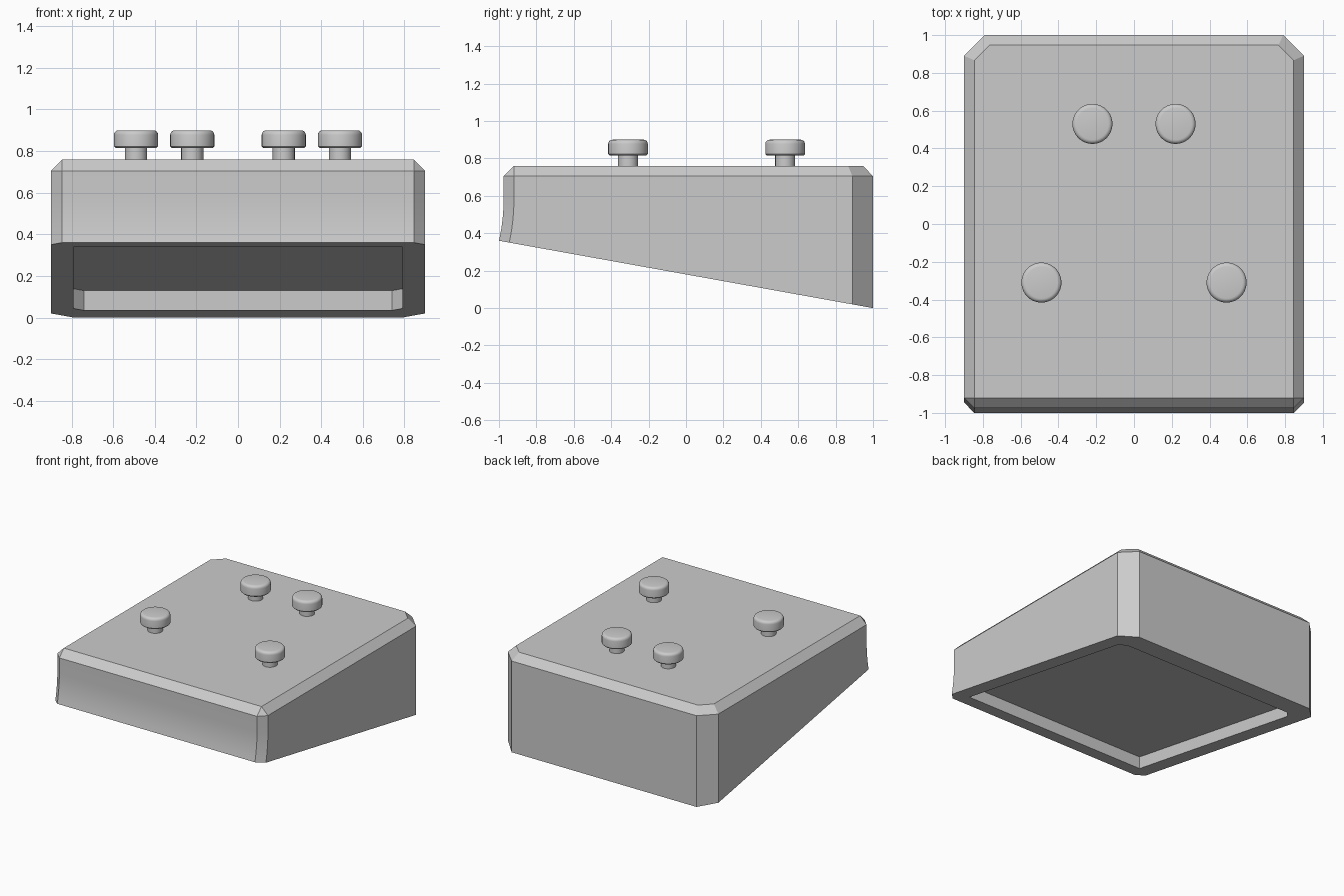
import bpy, bmesh, math

if "Cube" in bpy.data.objects:
    bpy.data.objects.remove(bpy.data.objects["Cube"])

grey = bpy.data.materials.new("light grey")
grey.diffuse_color = (0.6, 0.6, 0.6, 1)
grey.use_nodes = True
grey.node_tree.nodes["Principled BSDF"].inputs["Base Color"].default_value = grey.diffuse_color


def slope(y):
    """Height of the slanted underside."""
    return 0.18 * (1 - y)


def finish(bm, name, angle):
    bmesh.ops.remove_doubles(bm, verts=bm.verts, dist=1e-4)
    bmesh.ops.recalc_face_normals(bm, faces=bm.faces)
    me = bpy.data.meshes.new(name)
    bm.to_mesh(me)
    bm.free()
    me.materials.append(grey)
    ob = bpy.data.objects.new(name, me)
    bpy.context.collection.objects.link(ob)
    bpy.ops.object.select_all(action='DESELECT')
    ob.select_set(True)
    bpy.context.view_layer.objects.active = ob
    bpy.ops.object.shade_smooth_by_angle(angle=math.radians(angle))
    return ob


def outline(w, front, back, cf, cb):
    """Rectangle with chamfered front (cf) and back (cb) corners."""
    half = [(w - cf, front), (w, front + cf), (w, back - cb), (w - cb, back)]
    return half + [(-x, y) for x, y in reversed(half)]


# Wedge body: stacked rings from the top bevel down to the recess ceiling
rings = [[(x, y, 0.76) for x, y in outline(0.845, -0.92, 0.947, 0, 0.08)],
         [(x, y, 0.705) for x, y in outline(0.9, -0.975, 1, 0.055, 0.11)]]
STEPS = 6
for i in range(STEPS + 1):
    t = i / STEPS
    pts = outline(0.9, -0.975 - 0.025 * t * t, 1, 0.055, 0.11)
    low = 0.34 + 0.66 * t            # share of the wall height at this ring
    rings.append([(x, y, 0.705 + (slope(y) - 0.705) * low) for x, y in pts])
recess = outline(0.79, -0.88, 0.81, 0, 0.05)
rings.append([(x, y, slope(y)) for x, y in recess])
rings.append([(x, y, slope(y) + 0.095) for x, y in recess])

bm = bmesh.new()
loops = [[bm.verts.new(p) for p in r] for r in rings]
for a, b in zip(loops, loops[1:]):
    for k in range(8):
        n = (k + 1) % 8
        bm.faces.new((a[k], a[n], b[n], b[k]))
bm.faces.new(loops[0])
bm.faces.new(loops[-1])
finish(bm, "wedge_body", 25)

# Mushroom buttons: one turned profile, four places
profile = [(0, 0.75), (0.053, 0.75), (0.053, 0.815), (0.098, 0.815),
           (0.106, 0.823), (0.106, 0.878)]
profile += [(0.084 + 0.022 * math.cos(a), 0.878 + 0.022 * math.sin(a))
            for a in (math.radians(d) for d in (22.5, 45, 67.5, 90))]
profile.append((0, 0.90))


def button(name, x, y):
    bm = bmesh.new()
    vs = [bm.verts.new((r, 0, z)) for r, z in profile]
    es = [bm.edges.new(p) for p in zip(vs, vs[1:])]
    bmesh.ops.spin(bm, geom=vs + es, cent=(0, 0, 0), axis=(0, 0, 1),
                   angle=math.tau, steps=40)
    finish(bm, name, 35).location = (x, y, 0)


for side, s in (("left", -1), ("right", 1)):
    button("back_button_" + side, s * 0.22, 0.53)
    button("front_button_" + side, s * 0.49, -0.31)
